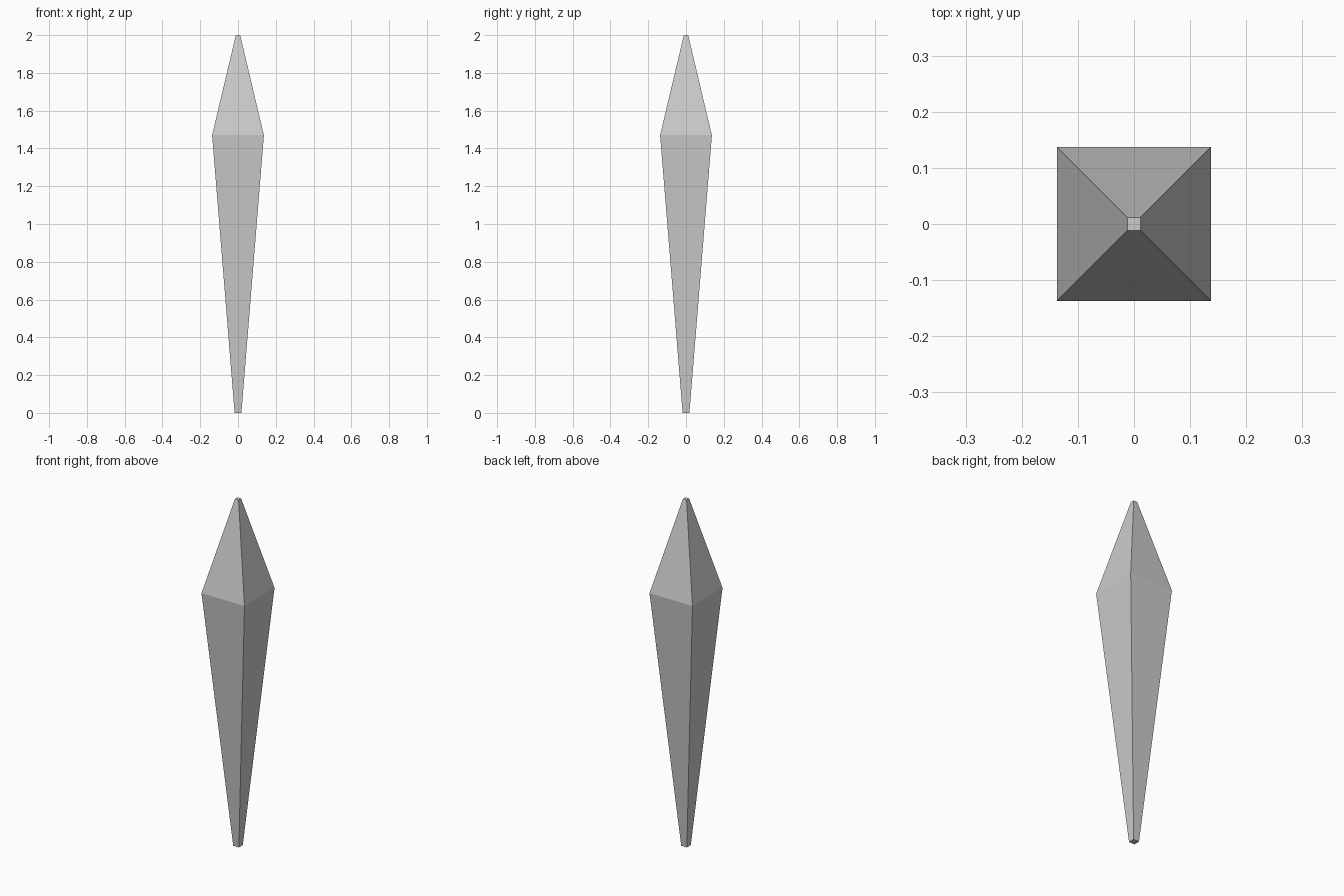
import bpy
import bmesh

if "Cube" in bpy.data.objects:
    bpy.data.objects.remove(bpy.data.objects["Cube"])

# Square cross-sections from foot to tip: (height, half width)
PROFILE = [(0.0, 0.018), (1.47, 0.137), (2.0, 0.0115)]
CORNERS = [(-1, -1), (1, -1), (1, 1), (-1, 1)]

# Faceted spike: loft the square rings and cap both ends
bm = bmesh.new()
rings = [[bm.verts.new((x * r, y * r, z)) for x, y in CORNERS] for z, r in PROFILE]
for low, high in zip(rings, rings[1:]):
    for i in range(4):
        j = (i + 1) % 4
        bm.faces.new((low[i], low[j], high[j], high[i]))
bm.faces.new(rings[0][::-1])
bm.faces.new(rings[-1])

mesh = bpy.data.meshes.new("spike")
bm.to_mesh(mesh)
bm.free()
bpy.context.collection.objects.link(bpy.data.objects.new("spike", mesh))
